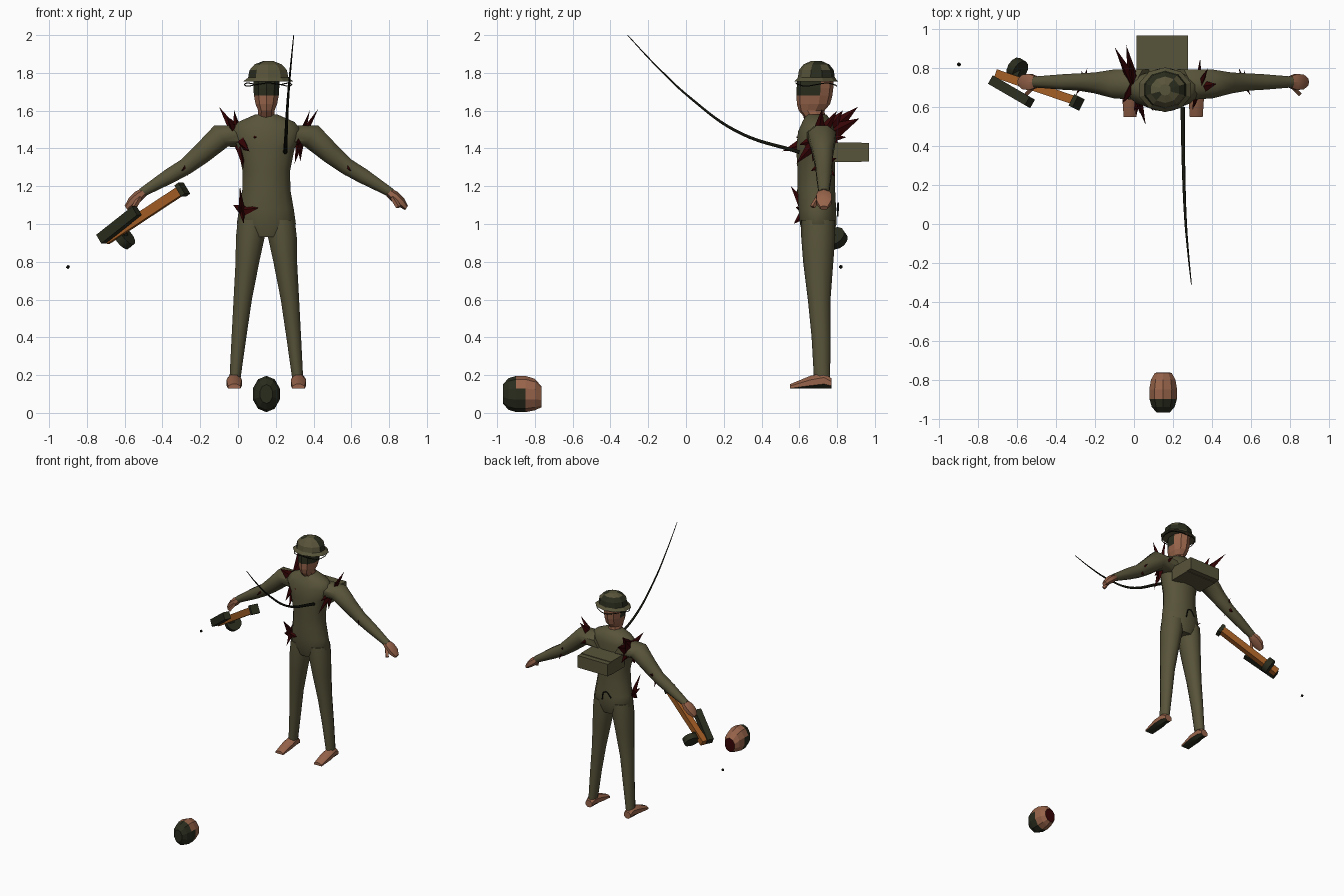
import bpy, bmesh, math, random
from mathutils import Vector, Matrix

if "Cube" in bpy.data.objects:
    bpy.data.objects.remove(bpy.data.objects["Cube"])
random.seed(4)
MID = .15  # centre plane of the figure
X, Y, Z = Vector((1, 0, 0)), Vector((0, 1, 0)), Vector((0, 0, 1))


def material(name, *rgb):
    m = bpy.data.materials.new(name)
    color = [(c / 255) ** 2.2 for c in rgb] + [1]
    m.diffuse_color = color
    m.use_nodes = True
    m.node_tree.nodes["Principled BSDF"].inputs["Base Color"].default_value = color
    return m


olive = material("olive_cloth", 88, 84, 60)
dark = material("dark_green", 46, 48, 35)
skin = material("skin", 150, 100, 76)
blood = material("dark_red", 58, 12, 14)
wood = material("orange_wood", 158, 92, 40)
black = material("black", 26, 27, 20)


def finish(name, bm, mats, rule=None, smooth=None):
    """Turn a bmesh into an object, colouring its faces by an optional rule."""
    bmesh.ops.recalc_face_normals(bm, faces=bm.faces)
    for f in bm.faces:
        f.material_index = rule(f) if rule else 0
    mesh = bpy.data.meshes.new(name)
    bm.to_mesh(mesh)
    bm.free()
    for m in mats:
        mesh.materials.append(m)
    ob = bpy.data.objects.new(name, mesh)
    bpy.context.collection.objects.link(ob)
    if smooth:
        bpy.ops.object.select_all(action="DESELECT")
        ob.select_set(True)
        bpy.context.view_layer.objects.active = ob
        bpy.ops.object.shade_smooth_by_angle(angle=math.radians(smooth))
    return ob


def loft(name, rings, u, v, mats, sides=10, floor=None, **style):
    """Skin elliptical rings (x, y, z, radius along u, radius along v)."""
    bm = bmesh.new()
    loops = []
    for *centre, ru, rv in rings:
        loop = []
        for i in range(sides):
            a = math.tau * (i + .5) / sides
            p = Vector(centre) + u * ru * math.cos(a) + v * rv * math.sin(a)
            if floor is not None:
                p.z = max(p.z, floor)
            loop.append(bm.verts.new(p))
        loops.append(loop)
    for low, high in zip(loops, loops[1:]):
        for i in range(sides):
            j = (i + 1) % sides
            bm.faces.new((low[i], low[j], high[j], high[i]))
    bm.faces.new(loops[0])
    bm.faces.new(loops[-1])
    return finish(name, bm, mats, **style)


def beam(name, a, b, width, height, mat):
    """A box running from point a to point b."""
    a, b = Vector(a), Vector(b)
    d = (b - a).normalized()
    u = d.cross(Z).normalized()
    rot = Matrix((u, d, u.cross(d))).transposed().to_4x4()
    size = Matrix.Diagonal((width, (b - a).length, height, 1))
    bm = bmesh.new()
    bmesh.ops.create_cube(bm, size=1, matrix=Matrix.Translation((a + b) / 2) @ rot @ size)
    return finish(name, bm, [mat])


def shards(name, centre, tips, radius):
    """A cluster of thin spikes that share a root."""
    bm = bmesh.new()
    root = Vector(centre)
    for tip in tips:
        d = Vector(tip) - root
        side = d.cross(X).normalized() * radius
        thin = d.cross(side).normalized() * radius * .5
        base = [bm.verts.new(root + o) for o in (side, thin, -side, -thin)]
        end = bm.verts.new(tip)
        for i in range(4):
            bm.faces.new((base[i], base[(i + 1) % 4], end))
        bm.faces.new(base)
    return finish(name, bm, [blood])


def wire(name, points, radius, taper, mat):
    curve = bpy.data.curves.new(name, "CURVE")
    curve.dimensions = "3D"
    curve.bevel_depth = radius
    curve.bevel_resolution = 1
    curve.use_fill_caps = True
    s = curve.splines.new("BEZIER")
    s.bezier_points.add(len(points) - 1)
    for i, (bp, co) in enumerate(zip(s.bezier_points, points)):
        bp.co = co
        bp.handle_left_type = bp.handle_right_type = "AUTO"
        bp.radius = 1 + (taper - 1) * i / (len(points) - 1)
    curve.materials.append(mat)
    ob = bpy.data.objects.new(name, curve)
    bpy.context.collection.objects.link(ob)


# Torso
torso = [(.93, .70, .10, .08), (1, .70, .162, .10), (1.08, .695, .150, .103),
         (1.18, .69, .132, .103), (1.28, .69, .130, .103), (1.4, .685, .155, .105),
         (1.49, .69, .195, .10), (1.54, .695, .155, .082), (1.58, .69, .06, .055)]
loft("torso", [(MID, y, z, rx, ry) for z, y, rx, ry in torso], X, Y, [olive], 12, smooth=50)

# Limbs, built once per side
leg = [(.075, .70, 1.02, .08, .09), (.085, .70, .93, .080, .09), (.10, .70, .8, .066, .08),
       (.125, .705, .6, .051, .06), (.145, .715, .4, .041, .05), (.165, .72, .19, .031, .043)]
foot = [(.77, .155, .03, .03), (.73, .17, .037, .045), (.66, .16, .044, .04), (.55, .135, .036, .018)]
arm = [(.09, .715, 1.46, .085, .08), (.24, .72, 1.465, .08, .072), (.34, .725, 1.375, .058, .06),
       (.425, .73, 1.305, .048, .048), (.51, .73, 1.255, .043, .044), (.66, .73, 1.165, .03, .026)]
hand = [(.64, .73, 1.175, .028, .022), (.68, .73, 1.145, .047, .03),
        (.715, .73, 1.115, .045, .026), (.742, .73, 1.085, .022, .014)]
for side, s in (("left", 1), ("right", -1)):
    place = lambda rings: [(MID + s * r[0], *r[1:]) for r in rings]
    across = Vector((s * .55, 0, .83))
    loft(side + "_leg", place(leg), X, Y, [olive], smooth=50)
    loft(side + "_foot", [(MID + s * .17, *r) for r in foot], X, Z, [skin, dark], 8, floor=.13,
         rule=lambda f: int(f.normal.z < -.7), smooth=40)
    loft(side + "_arm", place(arm), Y, across, [olive], 8, smooth=50)
    loft(side + "_hand", place(hand), Y, across, [skin], 6, smooth=40)
    # thumb
    beam(side + "_thumb", (MID + s * .67, .70, 1.14), (MID + s * .70, .67, 1.09), .02, .02, skin)
    # torn elbow
    ex = MID + s * .41
    shards(side + "_elbow_tear", (ex, .73, 1.32),
           [(ex - s * .03, .70, 1.39), (ex + s * .04, .66, 1.28), (ex - s * .02, .80, 1.35),
            (ex + s * .01, .79, 1.25)], .03)

# Head with painted upper face
head = [(1.55, .69, .048, .05), (1.6, .665, .045, .068), (1.635, .675, .06, .088),
        (1.68, .68, .069, .095), (1.72, .683, .072, .097), (1.77, .685, .072, .095)]
loft("head", [(MID, y, z, rx, ry) for z, y, rx, ry in head], X, Y, [skin, dark], 10,
     rule=lambda f: int(f.calc_center_median().z > 1.68 and f.calc_center_median().y < .70))

# Helmet: patched dome, wide brim and loose net cord
hx, hy = .16, .69
dome = [(1.755, .14, .115), (1.775, .112, .098), (1.815, .104, .092), (1.845, .076, .068), (1.862, .03, .03)]
loft("helmet", [(hx, hy, *r) for r in dome], X, Y, [olive, dark], 10,
     rule=lambda f: int(f.calc_center_median().z > 1.77 and random.random() < .45))
cord = [(hx + .125 * math.cos(a), hy + .108 * math.sin(a), 1.738 + .008 * math.sin(3 * a))
        for a in [math.tau * i / 12 for i in range(13)]]
wire("helmet_cord", cord, .003, 1, black)

# Back pack and strap
beam("pack", (MID - .005, .76, 1.38), (MID - .005, .93, 1.38), .265, .105, olive)
beam("pack_flap", (MID - .005, .93, 1.38), (MID - .005, .97, 1.38), .265, .096, olive)
wire("back_strap", [(.10, .80, 1.07), (.15, .806, 1.11), (.18, .803, 1.04)], .004, 1, black)

# Long curved aerial from the chest
wire("aerial", [(.25, .60, 1.38), (.255, .28, 1.485), (.265, .02, 1.67), (.28, -.165, 1.845),
                (.295, -.31, 2)], .011, .2, black)

# Tears on shoulders and hip
shards("right_shoulder_tear", (0, .72, 1.46),
       [(-.10, .91, 1.62), (-.04, .92, 1.56), (-.02, .83, 1.6), (.06, .51, 1.385),
        (.03, .6, 1.29), (.1, .58, 1.46), (-.06, .62, 1.57), (-.01, .83, 1.39)], .065)
shards("left_shoulder_tear", (.33, .70, 1.45),
       [(.425, .72, 1.61), (.38, .80, 1.6), (.3, .585, 1.32), (.31, .6, 1.42),
        (.34, .85, 1.46), (.33, .67, 1.33)], .045)
shards("hip_tear", (.02, .64, 1.07),
       [(.11, .585, 1.085), (.03, .57, 1), (.01, .555, 1.2), (-.025, .72, 1.1), (0, .58, 1.09)], .035)

# Gun: stock, receiver, butt plate and drum
beam("gun_stock", (-.70, .77, .915), (-.29, .63, 1.185), .045, .05, wood)
beam("gun_receiver", (-.725, .735, .92), (-.535, .625, 1.07), .05, .055, dark)
beam("gun_butt", (-.305, .63, 1.175), (-.285, .62, 1.19), .065, .07, dark)
beam("gun_drum_neck", (-.62, .75, .97), (-.60, .79, .93), .03, .03, dark)
axis = Vector((.6, -.35, .5)).normalized()
turn = Z.rotation_difference(axis).to_matrix().to_4x4()
bm = bmesh.new()
bmesh.ops.create_cone(bm, cap_ends=True, segments=12, radius1=.057, radius2=.057, depth=.045,
                      matrix=Matrix.Translation((-.60, .795, .925)) @ turn)
finish("gun_drum", bm, [dark], smooth=40)

# Loose bullet
bm = bmesh.new()
bmesh.ops.create_icosphere(bm, subdivisions=1, radius=.011, matrix=Matrix.Translation((-.9, .82, .773)))
finish("bullet", bm, [black])


# Second head lying on the ground, neck towards the figure
def fallen_rule(f):
    c = f.calc_center_median()
    if c.y > -.79 and abs(c.z - .1) < .06:
        return 2
    return int(c.y < -.90 or (c.y < -.84 and c.z < .13))


fallen = [(-.97, .1, .035, .05), (-.94, .1, .062, .083), (-.90, .1, .074, .096),
          (-.85, .1, .075, .096), (-.80, .097, .066, .083), (-.765, .085, .045, .055),
          (-.764, .1, .028, .03)]
loft("fallen_head", [(MID, *r) for r in fallen], X, Z, [skin, dark, blood], 10,
     rule=lambda f: 2 if f.calc_center_median().y > -.77 else min(fallen_rule(f), 1) * int(
         fallen_rule(f) == 1))
